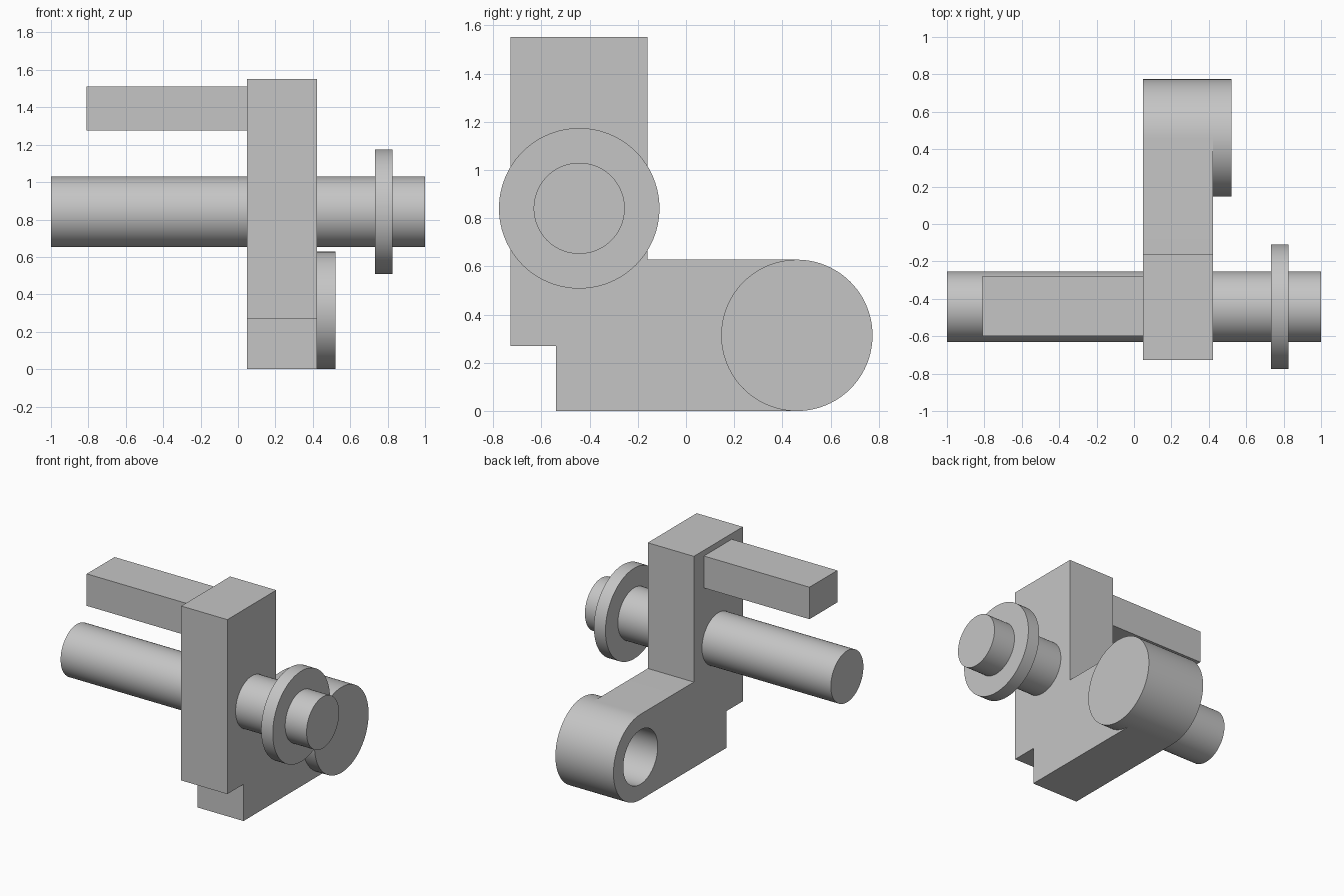
import bpy, bmesh, math
from mathutils import Matrix

if "Cube" in bpy.data.objects:
    bpy.data.objects.remove(bpy.data.objects["Cube"], do_unlink=True)

GREY = (0.56, 0.56, 0.56, 1)
mat = bpy.data.materials.new("plain grey")
mat.use_nodes = True
mat.diffuse_color = GREY
mat.node_tree.nodes["Principled BSDF"].inputs["Base Color"].default_value = GREY

SEGMENTS = 96
PLATE_X = (0.048, 0.423)
BOSS_Y, BOSS_Z, BOSS_R = 0.46, 0.314, 0.314
SHAFT_Y, SHAFT_Z = -0.443, 0.841


def finish(name, bm):
    bmesh.ops.recalc_face_normals(bm, faces=bm.faces)
    mesh = bpy.data.meshes.new(name)
    bm.to_mesh(mesh)
    bm.free()
    mesh.materials.append(mat)
    obj = bpy.data.objects.new(name, mesh)
    bpy.context.collection.objects.link(obj)
    return obj


def smooth(obj):
    bpy.ops.object.select_all(action='DESELECT')
    obj.select_set(True)
    bpy.context.view_layer.objects.active = obj
    bpy.ops.object.shade_smooth_by_angle(angle=math.radians(30))


def prism(name, outline, x0, x1):
    """Extrude a closed (y, z) outline along x."""
    bm = bmesh.new()
    face = bm.faces.new([bm.verts.new((x0, y, z)) for y, z in outline])
    ext = bmesh.ops.extrude_face_region(bm, geom=[face], use_keep_orig=True)
    verts = [g for g in ext["geom"] if isinstance(g, bmesh.types.BMVert)]
    bmesh.ops.translate(bm, verts=verts, vec=(x1 - x0, 0, 0))
    return finish(name, bm)


def arc(y, z, r, start, end, steps):
    angles = [start + (end - start) * i / steps for i in range(steps + 1)]
    return [(y + r * math.cos(a), z + r * math.sin(a)) for a in angles]


def disc(name, y, z, r, x0, x1):
    """Cylinder lying along x."""
    outline = arc(y, z, r, -math.pi / 2, math.pi * 1.5, SEGMENTS)[:-1]
    obj = prism(name, outline, x0, x1)
    smooth(obj)
    return obj


# Bracket plate: upright arm, stepped foot and rounded rear end
outline = [(-0.54, 0), (-0.54, 0.27), (-0.728, 0.27), (-0.728, 1.552),
           (-0.16, 1.552), (-0.16, 0.628)]
outline += arc(BOSS_Y, BOSS_Z, BOSS_R, math.pi / 2, -math.pi / 2, SEGMENTS // 2)
bracket = prism("bracket_plate", outline, *PLATE_X)

# Pivot hole, closed on one side by the boss cap
cutter = disc("pivot_hole_cutter", BOSS_Y, BOSS_Z, 0.2, -0.1, 0.6)
cutter.hide_render = True
cut = bracket.modifiers.new("pivot_hole", 'BOOLEAN')
cut.operation = 'DIFFERENCE'
cut.solver = 'EXACT'
cut.object = cutter
bpy.ops.object.select_all(action='DESELECT')
bracket.select_set(True)
bpy.context.view_layer.objects.active = bracket
bpy.ops.object.modifier_apply(modifier=cut.name)
bpy.data.objects.remove(cutter, do_unlink=True)
smooth(bracket)
disc("boss_cap", BOSS_Y, BOSS_Z, BOSS_R, PLATE_X[1], 0.52)

# Shaft through the plate, with its collar
disc("shaft", SHAFT_Y, SHAFT_Z, 0.189, -1, 1)
disc("shaft_collar", SHAFT_Y, SHAFT_Z, 0.333, 0.732, 0.826)

# Square side bar
prism("side_bar", [(-0.6, 1.275), (-0.277, 1.275), (-0.277, 1.51), (-0.6, 1.51)],
      -0.81, PLATE_X[0])
